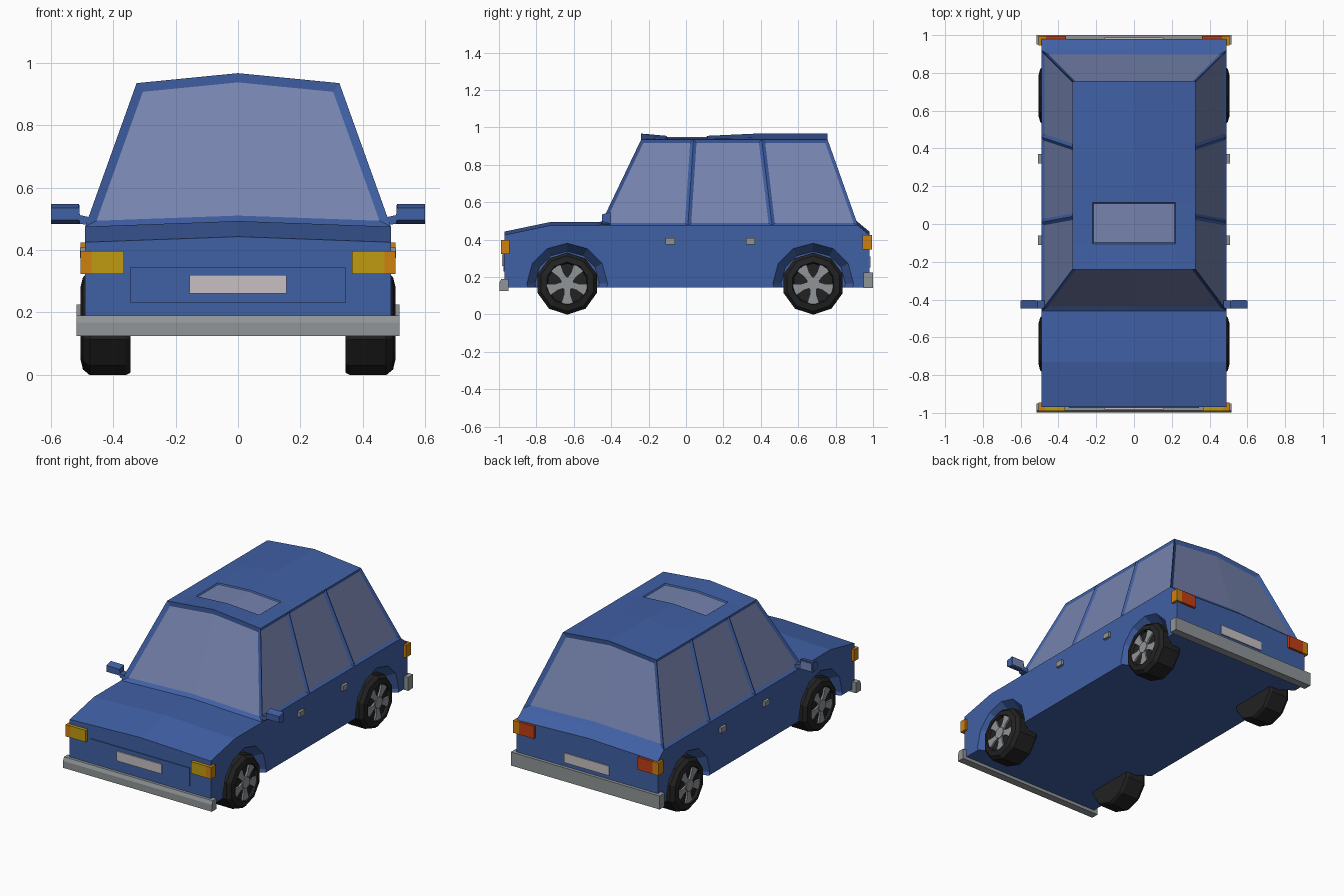
import bpy, bmesh, math
from mathutils import Vector, Matrix

if "Cube" in bpy.data.objects:
    bpy.data.objects.remove(bpy.data.objects["Cube"])


def material(name, r, g, b):
    m = bpy.data.materials.new(name)
    m.diffuse_color = (r, g, b, 1)
    m.use_nodes = True
    m.node_tree.nodes["Principled BSDF"].inputs["Base Color"].default_value = m.diffuse_color
    return m


BLUE = material("blue paint", 0.051, 0.117, 0.376)
GLASS = material("window glass", 0.18, 0.225, 0.42)
GREY = material("grey metal", 0.28, 0.30, 0.31)
BLACK = material("tyre rubber", 0.016, 0.016, 0.016)
YELLOW = material("yellow lamp", 0.53, 0.33, 0.006)
ORANGE = material("orange lamp", 0.62, 0.22, 0.005)
RED = material("red lamp", 0.52, 0.05, 0.008)
WHITE = material("plate white", 0.57, 0.53, 0.55)


def finish(bm, name, *mats):
    me = bpy.data.meshes.new(name)
    bm.to_mesh(me)
    bm.free()
    ob = bpy.data.objects.new(name, me)
    for m in mats:
        me.materials.append(m)
    bpy.context.collection.objects.link(ob)
    return ob


def box(name, mat, x0, x1, y0, y1, z0, z1):
    bm = bmesh.new()
    bmesh.ops.create_cube(bm, size=1)
    for v in bm.verts:
        v.co = Vector(((x0 + x1) / 2 + v.co.x * abs(x1 - x0),
                       (y0 + y1) / 2 + v.co.y * abs(y1 - y0),
                       (z0 + z1) / 2 + v.co.z * abs(z1 - z0)))
    return finish(bm, name, mat)


def loft(bm, rings, closed=True, caps=True):
    """Join rings of points with quads."""
    vs = [[bm.verts.new(p) for p in ring] for ring in rings]
    n = len(vs[0])
    for a, b in zip(vs, vs[1:]):
        for i in range(n if closed else n - 1):
            j = (i + 1) % n
            bm.faces.new((a[i], a[j], b[j], b[i]))
    if caps:
        bm.faces.new(vs[0])
        bm.faces.new(vs[-1])
    bmesh.ops.recalc_face_normals(bm, faces=bm.faces)


def recess(bm, faces, thickness, depth):
    bmesh.ops.inset_region(bm, faces=faces, thickness=thickness, depth=-depth,
                           use_even_offset=True, use_boundary=True)
    for f in faces:
        f.material_index = 1


# Lower body: cross-sections along y with a slight crown
bm = bmesh.new()
loft(bm, [[(-0.49, y, 0.145), (0.49, y, 0.145), (0.49, y, zs), (0, y, zs + 0.018), (-0.49, y, zs)]
          for y, zs in ((-0.97, 0.425), (-0.73, 0.475), (-0.46, 0.475), (0.92, 0.475), (0.98, 0.425))])
body = finish(bm, "lower_body", BLUE)

# Wheel arches: tapered recesses cut into the body sides
WHEEL_Y = (-0.635, 0.68)
WHEEL_Z = 0.165
for y in WHEEL_Y:
    for s in (-1, 1):
        bm = bmesh.new()
        rings = []
        for x, r in ((0.42, 0.172), (0.50, 0.222)):
            rings.append([(s * x, y + r * math.sin(k * math.tau / 12),
                           WHEEL_Z + r * math.cos(k * math.tau / 12)) for k in range(12)])
        loft(bm, rings)
        cutter = finish(bm, "arch_cutter")
        cutter.hide_render = True
        mod = body.modifiers.new("arch", "BOOLEAN")
        mod.operation = "DIFFERENCE"
        mod.solver = "EXACT"
        mod.object = cutter
        bpy.context.view_layer.objects.active = body
        bpy.ops.object.modifier_apply(modifier=mod.name)
        bpy.data.objects.remove(cutter)

# Cabin walls with recessed windows
bm = bmesh.new()
LOW = (-0.46, 0.01, 0.46, 0.92)
TOP = (-0.24, 0.04, 0.405, 0.757)
sides, ends = [], []
low, top = {}, {}
for s in (-1, 1):
    for i in range(4):
        low[s, i] = bm.verts.new((s * 0.49, LOW[i], 0.475))
        top[s, i] = bm.verts.new((s * 0.325, TOP[i], 0.935))
    for i in range(3):
        sides.append(bm.faces.new((low[s, i], low[s, i + 1], top[s, i + 1], top[s, i])))
for i in (0, 3):
    lc = bm.verts.new((0, LOW[i], 0.493))
    tc = bm.verts.new((0, TOP[i], 0.967))
    ends.append([bm.faces.new((low[s, i], lc, tc, top[s, i])) for s in (-1, 1)])
for f in bm.faces:
    f.normal_update()
    if f.normal.dot(f.calc_center_median() - Vector((0, 0.2, 0.6))) < 0:
        f.normal_flip()
for f in sides:
    recess(bm, [f], 0.017, 0.01)
for pair in ends:
    recess(bm, pair, 0.026, 0.014)
finish(bm, "cabin", BLUE, GLASS)

# Roof with a recessed sunroof
bm = bmesh.new()
rings = []
for y, zc in ((-0.24, 0.967), (-0.105, 0.955), (0.115, 0.955), (0.38, 0.967), (0.757, 0.967)):
    rings.append([(x, y, zc + (0.935 - zc) * abs(x) / 0.325)
                  for x in (-0.325, -0.22, 0, 0.22, 0.325)])
loft(bm, rings, closed=False, caps=False)
for f in bm.faces:
    f.normal_update()
    if f.normal.z < 0:
        f.normal_flip()
sun = [f for f in bm.faces
       if abs(f.calc_center_median().x) < 0.2 and abs(f.calc_center_median().y) < 0.05]
recess(bm, sun, 0.006, 0.007)
finish(bm, "roof", BLUE, GLASS)

# Wheels: ten-sided tyre, star of five spokes and a hub
TYRE = ((0.345, 0.158), (0.36, 0.166), (0.475, 0.166), (0.497, 0.148),
        (0.505, 0.115), (0.488, 0.108))
SPOKE = ((0.02, 0.017), (0.06, 0.018), (0.085, 0.026), (0.108, 0.033))
for y, end in zip(WHEEL_Y, ("front", "rear")):
    for s, side in ((-1, "left"), (1, "right")):
        bm = bmesh.new()
        loft(bm, [[(s * x, y + r * math.sin(k * math.tau / 10), WHEEL_Z - r * math.cos(k * math.tau / 10))
                   for k in range(10)] for x, r in TYRE])
        finish(bm, f"{end}_{side}_tyre", BLACK)
        bm = bmesh.new()
        outline = [(w, -r) for r, w in SPOKE] + [(-w, -r) for r, w in reversed(SPOKE)]
        for k in range(5):
            rot = Matrix.Rotation(k * math.tau / 5, 2)
            pts = [rot @ Vector(p) for p in outline]
            loft(bm, [[(s * x, y + p.x, WHEEL_Z + p.y) for p in pts] for x in (0.486, 0.499)])
        loft(bm, [[(s * x, y + 0.036 * math.sin(k * math.tau / 10), WHEEL_Z + 0.036 * math.cos(k * math.tau / 10))
                   for k in range(10)] for x in (0.486, 0.504)])
        finish(bm, f"{end}_{side}_rim", GREY)

# Bumpers
bm = bmesh.new()
profile = ((-0.95, 0.125), (-0.998, 0.125), (-0.998, 0.168), (-0.988, 0.19), (-0.95, 0.19))
loft(bm, [[(x, y, z) for y, z in profile] for x in (-0.517, 0.517)])
finish(bm, "front_bumper", GREY)
box("rear_bumper", GREY, -0.517, 0.517, 0.95, 1.0, 0.14, 0.225)

# Number plates and front panel
box("front_panel", BLUE, -0.345, 0.345, -0.975, -0.965, 0.23, 0.345)
box("front_plate", WHITE, -0.155, 0.155, -0.983, -0.974, 0.26, 0.32)
box("rear_plate", WHITE, -0.155, 0.155, 0.978, 0.987, 0.25, 0.31)

# Lamps, door handles and mirrors on both sides
for s, side in ((-1, "left"), (1, "right")):
    box(f"{side}_headlamp", YELLOW, s * 0.365, s * 0.47, -0.99, -0.945, 0.323, 0.397)
    box(f"{side}_front_indicator", ORANGE, s * 0.47, s * 0.505, -0.99, -0.945, 0.323, 0.397)
    box(f"{side}_tail_lamp", RED, s * 0.36, s * 0.465, 0.945, 0.995, 0.347, 0.425)
    box(f"{side}_rear_indicator", ORANGE, s * 0.465, s * 0.505, 0.945, 0.995, 0.347, 0.425)
    for y, door in ((-0.085, "front"), (0.345, "rear")):
        box(f"{side}_{door}_handle", GREY, s * 0.485, s * 0.507, y - 0.025, y + 0.025, 0.375, 0.408)
    bm = bmesh.new()
    loft(bm, [[(s * x, -0.448, z0 + d), (s * x, -0.405, z0), (s * x, -0.405, z1), (s * x, -0.448, z1 - d)]
              for x, z0, z1, d in ((0.475, 0.480, 0.505, 0), (0.507, 0.484, 0.512, 0),
                                   (0.509, 0.484, 0.547, 0.012), (0.6, 0.484, 0.547, 0.012))])
    finish(bm, f"{side}_mirror", BLUE)
    box(f"{side}_mirror_glass", GLASS, s * 0.518, s * 0.592, -0.406, -0.402, 0.492, 0.539)
